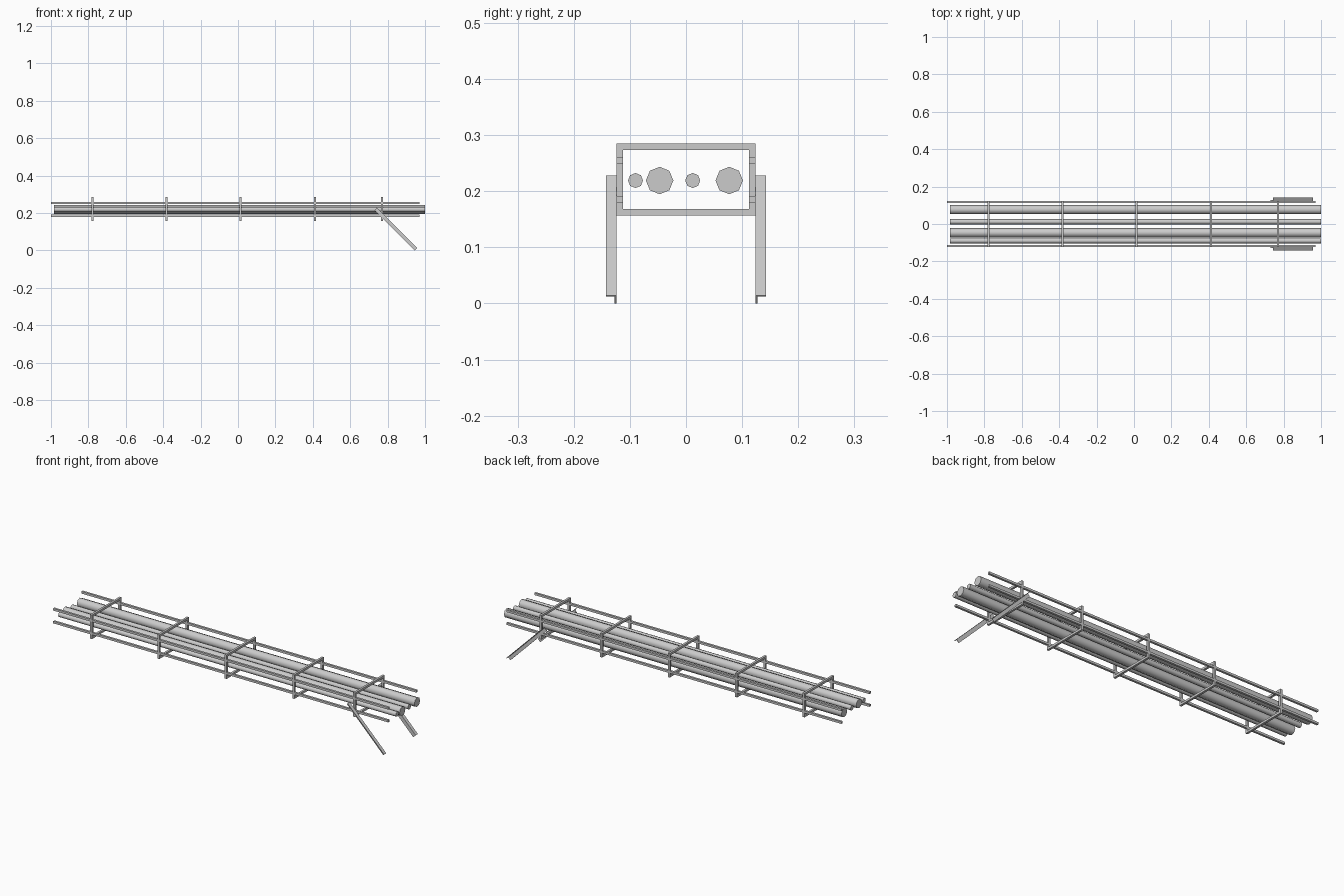
import bpy, bmesh
from math import pi, radians, sqrt
from mathutils import Vector

if "Cube" in bpy.data.objects:
    bpy.data.objects.remove(bpy.data.objects["Cube"])

BAR = 0.0115          # square bar thickness
HALF_W = 0.124        # half width of the rack
Z_LOW, Z_HIGH = 0.157, 0.285


def make_object(name, bm):
    bmesh.ops.recalc_face_normals(bm, faces=bm.faces)
    mesh = bpy.data.meshes.new(name)
    bm.to_mesh(mesh)
    bm.free()
    obj = bpy.data.objects.new(name, mesh)
    bpy.context.collection.objects.link(obj)
    return obj


def box(name, lo, hi):
    bm = bmesh.new()
    bmesh.ops.create_cube(bm, size=1)
    for v in bm.verts:
        v.co = [(a + b) / 2 + c * (b - a) for a, b, c in zip(lo, hi, v.co)]
    return make_object(name, bm)


def extrude_profile(name, points, offset):
    bm = bmesh.new()
    face = bm.faces.new([bm.verts.new(p) for p in points])
    result = bmesh.ops.extrude_face_region(bm, geom=[face], use_keep_orig=True)
    moved = [g for g in result["geom"] if isinstance(g, bmesh.types.BMVert)]
    bmesh.ops.translate(bm, verts=moved, vec=offset)
    return make_object(name, bm)


def pipe(name, y, radius, sides=8):
    bpy.ops.mesh.primitive_cylinder_add(
        vertices=sides, radius=radius, depth=1.985,
        location=(0.0075, y, 0.219), rotation=(0, pi / 2, 0))
    bpy.context.object.name = name
    bpy.ops.object.shade_smooth_by_angle(angle=radians(50))


# Rectangular hoops: two posts and two crossbars each
for i, x in enumerate((-0.778, -0.382, 0.014, 0.412, 0.77)):
    x0, x1 = x - BAR / 2, x + BAR / 2
    for side, y0 in (("front", -HALF_W), ("back", HALF_W - BAR)):
        box(f"hoop_{i}_{side}_post", (x0, y0, Z_LOW), (x1, y0 + BAR, Z_HIGH))
    inner = HALF_W - BAR
    for level, z0 in (("bottom", Z_LOW), ("top", Z_HIGH - BAR)):
        box(f"hoop_{i}_{level}_bar", (x0, -inner, z0), (x1, inner, z0 + BAR))

# Four lengthwise side rails
for side, y0 in (("front", -HALF_W), ("back", HALF_W - BAR)):
    for level, z in (("lower", 0.186), ("upper", 0.254)):
        box(f"{side}_{level}_rail", (-1, y0, z - BAR / 2), (0.97, y0 + BAR, z + BAR / 2))

# Carried pipes
pipe("thin_pipe_a", -0.09, 0.0134)
pipe("thick_pipe_a", -0.047, 0.0245)
pipe("thin_pipe_b", 0.012, 0.0134)
pipe("thick_pipe_b", 0.077, 0.0245)

# Slanted angle-iron legs: flat web on the rack, flange facing out on the upper edge
across = Vector((1, 0, 1)) / sqrt(2)
start = Vector((0.73, 0, 0.214))
width, thick, out = 0.02, 0.003, 0.0185
section = ((0, 0), (width, 0), (width, out), (width - thick, out),
           (width - thick, thick), (0, thick))
for side, s in (("front", -1), ("back", 1)):
    points = [start + across * a + Vector((0, s * (HALF_W + b), 0)) for a, b in section]
    extrude_profile(f"{side}_leg", points, Vector((0.214, 0, -0.214)))
